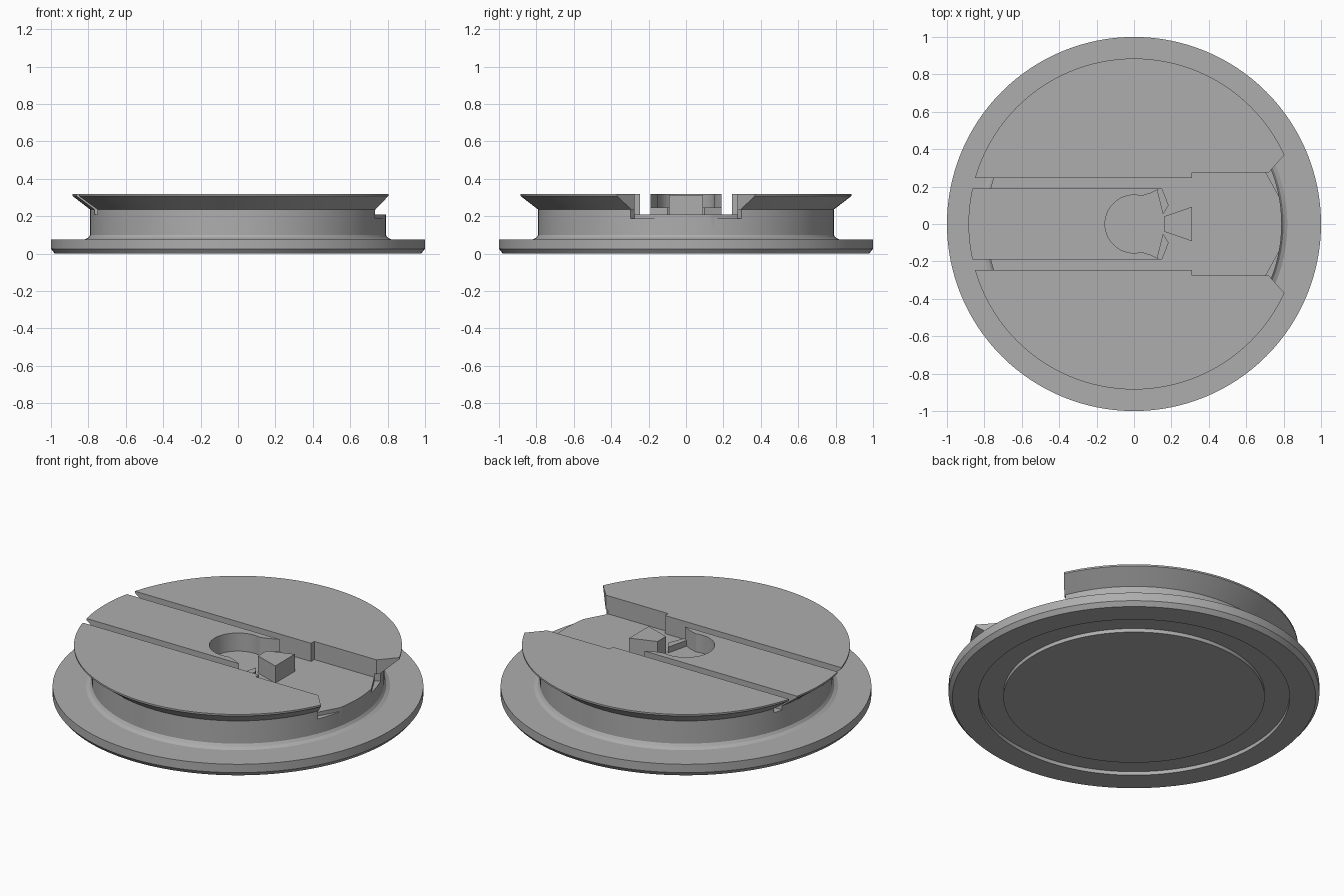
import bpy, bmesh, math

cube = bpy.data.objects.get("Cube")
if cube:
    bpy.data.objects.remove(cube)

grey = bpy.data.materials.new("plain grey")
grey.use_nodes = True
COLOR = (0.42, 0.42, 0.42, 1)
grey.diffuse_color = COLOR
grey.node_tree.nodes["Principled BSDF"].inputs["Base Color"].default_value = COLOR

TOP, FLOOR = 0.318, 0.21


def finish(bm, name):
    bmesh.ops.recalc_face_normals(bm, faces=bm.faces[:])
    mesh = bpy.data.meshes.new(name)
    bm.to_mesh(mesh)
    bm.free()
    mesh.materials.append(grey)
    obj = bpy.data.objects.new(name, mesh)
    bpy.context.collection.objects.link(obj)
    return obj


def lathe(name, profile, steps=128):
    bm = bmesh.new()
    verts = [bm.verts.new((r, 0, z)) for r, z in profile]
    edges = [bm.edges.new(pair) for pair in zip(verts, verts[1:])]
    bmesh.ops.spin(bm, geom=verts + edges, cent=(0, 0, 0), axis=(0, 0, 1),
                   angle=math.tau, steps=steps, use_duplicate=False)
    bmesh.ops.remove_doubles(bm, verts=bm.verts[:], dist=0.0005)
    return finish(bm, name)


def prism(name, outline, low, high):
    bm = bmesh.new()
    face = bm.faces.new([bm.verts.new((x, y, low)) for x, y in outline])
    moved = bmesh.ops.extrude_face_region(bm, geom=[face])["geom"]
    for v in moved:
        if isinstance(v, bmesh.types.BMVert):
            v.co.z = high
    return finish(bm, name)


def flip(points):
    return [(x, -y) for x, y in reversed(points)]


def cut(target, cutter):
    mod = target.modifiers.new("cut", "BOOLEAN")
    mod.operation, mod.solver, mod.object = "DIFFERENCE", "EXACT", cutter
    bpy.context.view_layer.objects.active = target
    bpy.ops.object.modifier_apply(modifier=mod.name)
    bpy.data.objects.remove(cutter)


# Turned body: grooved underside, rim, neck and flared top flange
body = lathe("turned_body", [
    (0, 0), (0.705, 0), (0.705, 0.022), (0.84, 0.022), (0.84, 0),
    (0.98, 0), (1, 0.025), (1, 0.075), (0.82, 0.075), (0.80, 0.085),
    (0.79, 0.10), (0.79, 0.235), (0.885, 0.308), (0.885, TOP), (0, TOP)])

# Channel: wide mouth, two long slots and the round finger hole in the tongue
upper = [(0.9, 0.47), (0.805, 0.37), (0.72, 0.275), (0.31, 0.275),
         (0.31, 0.245), (-1.1, 0.245), (-1.1, 0.19), (0.14, 0.19), (0.09, 0.165)]
arc = [(0.155 * math.cos(math.radians(a)), 0.155 * math.sin(math.radians(a)))
       for a in range(75, 286, 7)]
cut(body, prism("channel_cutter", upper + arc + flip(upper), FLOOR, 0.5))

# Shallow dips beside the mouth of the channel
dip = [(0.705, 0.275), (0.735, 0.30), (0.9, 0.25), (0.9, 0.13), (0.785, 0.13)]
for outline in (dip, flip(dip)):
    cut(body, prism("dip_cutter", outline, 0.187, 0.233))

# Stop block in the channel and the low lips beside it
prism("stop_block", [(0.16, 0.04), (0.16, -0.04), (0.31, -0.092), (0.31, 0.092)],
      FLOOR - 0.01, 0.312)
lip = [(0.12, 0.19), (0.15, 0.19), (0.185, 0.10), (0.155, 0.05)]
prism("left_lip", lip, FLOOR - 0.01, 0.245)
prism("right_lip", flip(lip), FLOOR - 0.01, 0.245)

# Smooth round walls, keep the edges crisp
bpy.ops.object.select_all(action="DESELECT")
body.select_set(True)
bpy.context.view_layer.objects.active = body
bpy.ops.object.shade_smooth_by_angle(angle=math.radians(20))
